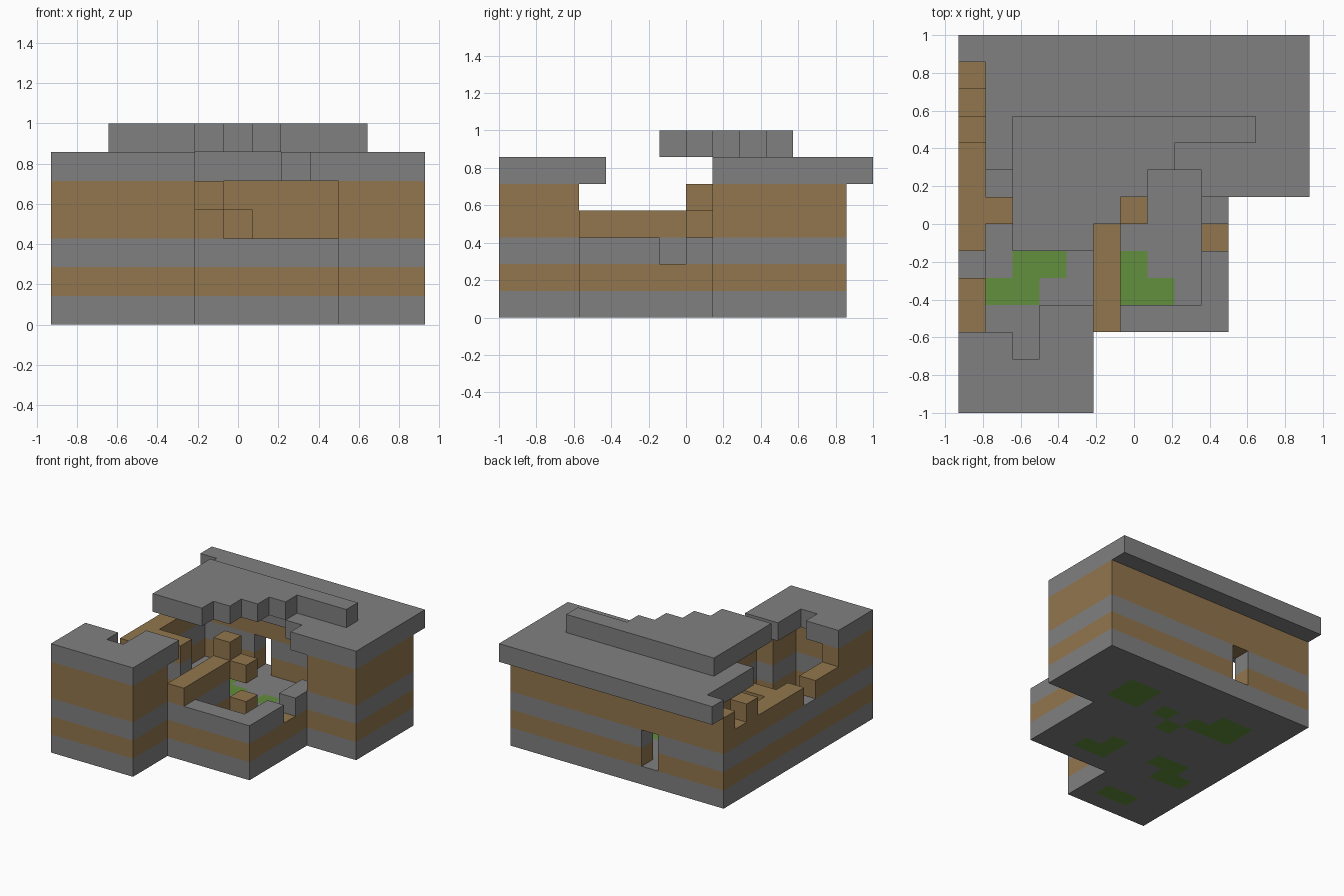
import bpy, bmesh
from mathutils import Vector

if "Cube" in bpy.data.objects:
    bpy.data.objects.remove(bpy.data.objects["Cube"])

U = 1 / 7                                  # block size
ORIGIN = Vector((-6.5 * U, -1.0, 0))


def material(name, rgb):
    m = bpy.data.materials.new(name)
    m.use_nodes = True
    m.diffuse_color = (*rgb, 1)
    m.node_tree.nodes["Principled BSDF"].inputs["Base Color"].default_value = (*rgb, 1)
    return m


STONE = material("stone grey", (0.216, 0.216, 0.216))
WOOD = material("timber brown", (0.287, 0.181, 0.074))
MOSS = material("moss green", (0.122, 0.275, 0.048))


def area(i0, i1, j0, j1):
    """Set of block columns, ranges inclusive."""
    return {(i, j) for i in range(i0, i1 + 1) for j in range(j0, j1 + 1)}


# Ground slab and its mossy blocks
floor = area(0, 4, 0, 2) | area(0, 9, 3, 7) | area(0, 12, 8, 12)
moss = (area(2, 3, 1, 1) | area(1, 2, 4, 4) | area(2, 3, 5, 5)
        | area(6, 7, 4, 4) | {(6, 5), (5, 8), (6, 9)}
        | area(2, 4, 9, 9) | area(2, 3, 10, 10) | area(8, 9, 9, 10))

# Walls: columns and the number of the top course they reach
walls = {}


def wall(top, *box):
    walls.update({c: top for c in area(*box)})


wall(4, 0, 12, 12, 12)                     # back wall
wall(4, 12, 12, 8, 11)                     # side wall of the wide wing
wall(4, 10, 12, 8, 8)                      # front wall of the wide wing
wall(2, 9, 9, 3, 8)                        # low broken yard wall
wall(1, 9, 9, 6, 6)
wall(2, 6, 9, 3, 3)
wall(3, 5, 5, 3, 6)                        # dividing wall
wall(3, 0, 2, 7, 7)                        # short inner spur
wall(3, 0, 0, 3, 11)                       # long crumbling wall
wall(2, 0, 0, 5, 5)
wall(4, 0, 0, 10, 10)
wall(4, 0, 4, 0, 0)                        # front tower
wall(4, 0, 0, 1, 2)
wall(4, 4, 4, 1, 2)

# Roof slabs
roof = (area(1, 12, 11, 13) | {(0, 13)} | area(1, 1, 9, 10)
        | area(2, 7, 10, 10) | area(8, 12, 9, 10) | area(9, 12, 8, 8))
tower_roof = (area(0, 4, 0, 2) - {(2, 2)}) | area(3, 4, 3, 3)
cap = area(2, 10, 10, 10)
for step in range(4):
    cap |= area(2, 4 + step, 6 + step, 6 + step)


def raise_to(cells, k):
    return {(i, j, k) for i, j in cells}


doorway = raise_to({(4, 12)}, 1) | raise_to({(4, 12)}, 2)
parts = {
    "ground_slab": (raise_to(floor - moss, 0), STONE),
    "moss_patches": (raise_to(moss, 0), MOSS),
    "main_roof": (raise_to(roof, 5), STONE),
    "tower_roof": (raise_to(tower_roof, 5), STONE),
    "stepped_roof_cap": (raise_to(cap, 6), STONE),
    "loose_steps": ({(6, 7, 1), (6, 7, 3), (5, 7, 4)}, WOOD),
}
courses = {"lower_timber_course": ((1,), WOOD),
           "stone_course": ((2,), STONE),
           "upper_timber_course": ((3, 4), WOOD)}
for name, (levels, mat) in courses.items():
    cells = {(i, j, k) for (i, j), top in walls.items()
             for k in levels if k <= top}
    parts[name] = (cells - doorway, mat)

solid = set().union(*(cells for cells, _ in parts.values()))


def build(name, cells, mat):
    """Skin the open sides of the blocks, then merge flat regions."""
    bm = bmesh.new()
    for cell in sorted(cells):
        centre = Vector(cell) + Vector((0.5, 0.5, 0.5))
        for axis in range(3):
            for sign in (-1, 1):
                n = Vector((0, 0, 0))
                n[axis] = sign
                if tuple(int(c + d) for c, d in zip(cell, n)) in solid:
                    continue
                a = Vector((0, 0, 0))
                a[(axis + 1) % 3] = 0.5
                b = n.cross(a)
                corners = (a + b, b - a, -a - b, a - b)
                bm.faces.new([bm.verts.new(ORIGIN + U * (centre + n / 2 + c))
                              for c in corners])
    bmesh.ops.remove_doubles(bm, verts=bm.verts, dist=U / 100)
    bmesh.ops.dissolve_limit(bm, angle_limit=0.01, verts=bm.verts, edges=bm.edges)
    mesh = bpy.data.meshes.new(name)
    bm.to_mesh(mesh)
    bm.free()
    mesh.materials.append(mat)
    bpy.context.collection.objects.link(bpy.data.objects.new(name, mesh))


for name, (cells, mat) in parts.items():
    build(name, cells, mat)
